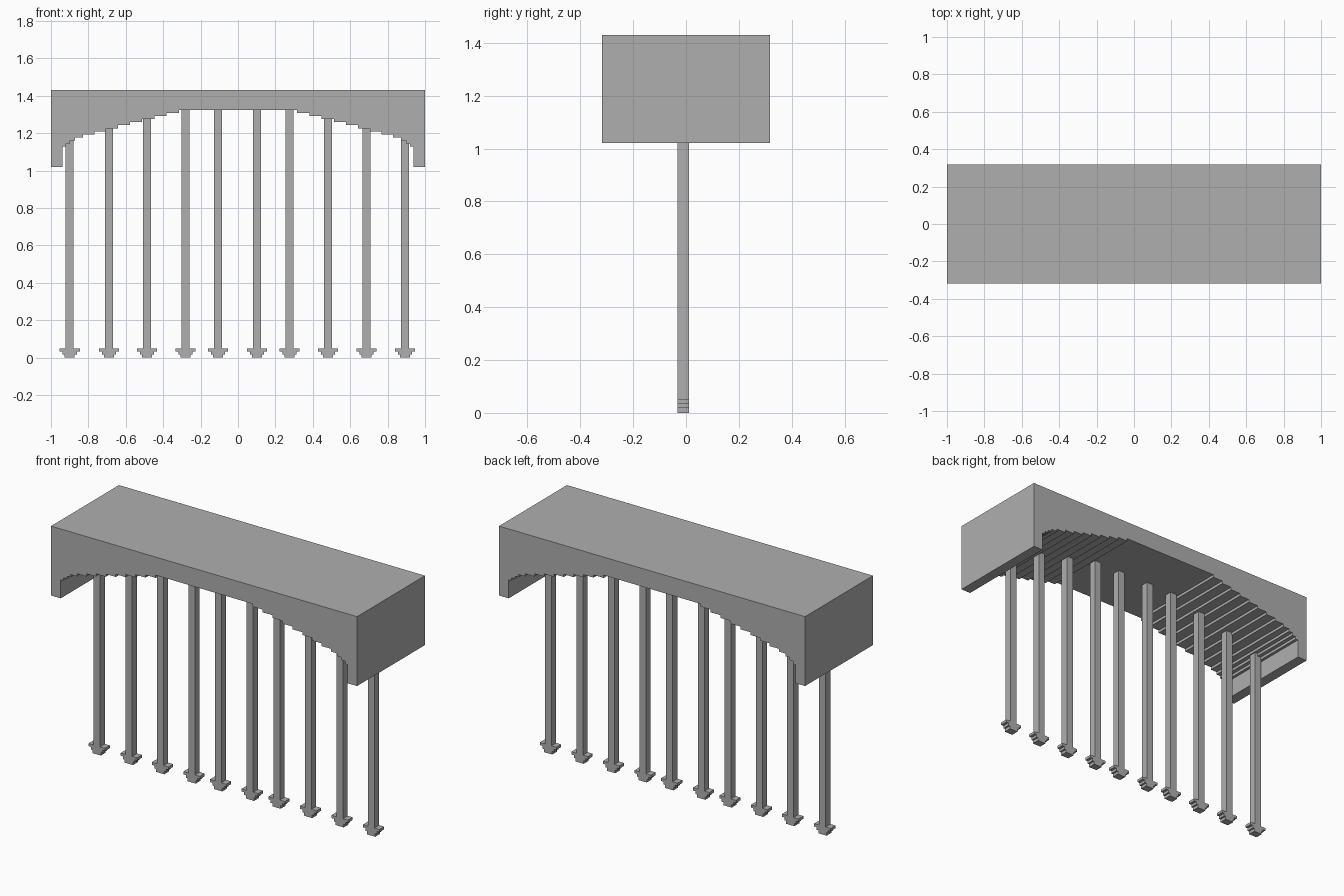
import bpy
import bmesh

cube = bpy.data.objects.get("Cube")
if cube:
    bpy.data.objects.remove(cube, do_unlink=True)

# Single grey material
grey = bpy.data.materials.new("plain grey")
grey.use_nodes = True
colour = (0.43, 0.43, 0.43, 1)
grey.diffuse_color = colour
grey.node_tree.nodes["Principled BSDF"].inputs["Base Color"].default_value = colour


def extrude_profile(name, profile, y_front, y_back):
    """Extrude an (x, z) outline along y."""
    bm = bmesh.new()
    face = bm.faces.new([bm.verts.new((x, y_front, z)) for x, z in profile])
    grown = bmesh.ops.extrude_face_region(bm, geom=[face])
    moved = [v for v in grown["geom"] if isinstance(v, bmesh.types.BMVert)]
    bmesh.ops.translate(bm, verts=moved, vec=(0, y_back - y_front, 0))
    bmesh.ops.recalc_face_normals(bm, faces=bm.faces)
    mesh = bpy.data.meshes.new(name)
    bm.to_mesh(mesh)
    bm.free()
    mesh.materials.append(grey)
    obj = bpy.data.objects.new(name, mesh)
    bpy.context.collection.objects.link(obj)
    return obj


# Stepped arch: half-widths of the opening from the crown down
STEP_X = [0.316, 0.382, 0.447, 0.512, 0.577, 0.642, 0.707,
          0.768, 0.83, 0.872, 0.897, 0.92, 0.937]
CROWN, RISE = 1.323, 0.0161
BEAM_TOP, BEAM_BOTTOM = 1.43, 1.02


def underside(x):
    """Height of the arch soffit at x."""
    return CROWN - RISE * sum(abs(x) > s for s in STEP_X)


# Beam: right half of the outline, then its mirror image
half = [(1, BEAM_TOP), (1, BEAM_BOTTOM), (STEP_X[-1], BEAM_BOTTOM)]
for i in reversed(range(len(STEP_X))):
    z = CROWN - RISE * i
    half.append((STEP_X[i], z))
    if i:
        half.append((STEP_X[i - 1], z))
outline = half + [(-x, z) for x, z in reversed(half)]
extrude_profile("arched_beam", outline, -0.317, 0.317)

# Columns with stepped feet
FRONT, BACK = -0.033, 0.012
HALF_WIDTH = 0.0215
FOOT_STEPS = [(0.027, 0, 0.018), (0.038, 0.018, 0.034), (0.054, 0.034, 0.05)]
COLUMN_X = [-0.9, -0.69, -0.486, -0.28, -0.107, 0.101, 0.275, 0.481, 0.687, 0.893]

for number, cx in enumerate(COLUMN_X, 1):
    top = underside(abs(cx) - HALF_WIDTH)
    side = [p for w, low, high in FOOT_STEPS for p in ((w, low), (w, high))]
    side += [(HALF_WIDTH, FOOT_STEPS[-1][2]), (HALF_WIDTH, top)]
    profile = [(cx + w, z) for w, z in side]
    profile += [(cx - w, z) for w, z in reversed(side)]
    extrude_profile(f"column_{number}", profile, FRONT, BACK)
